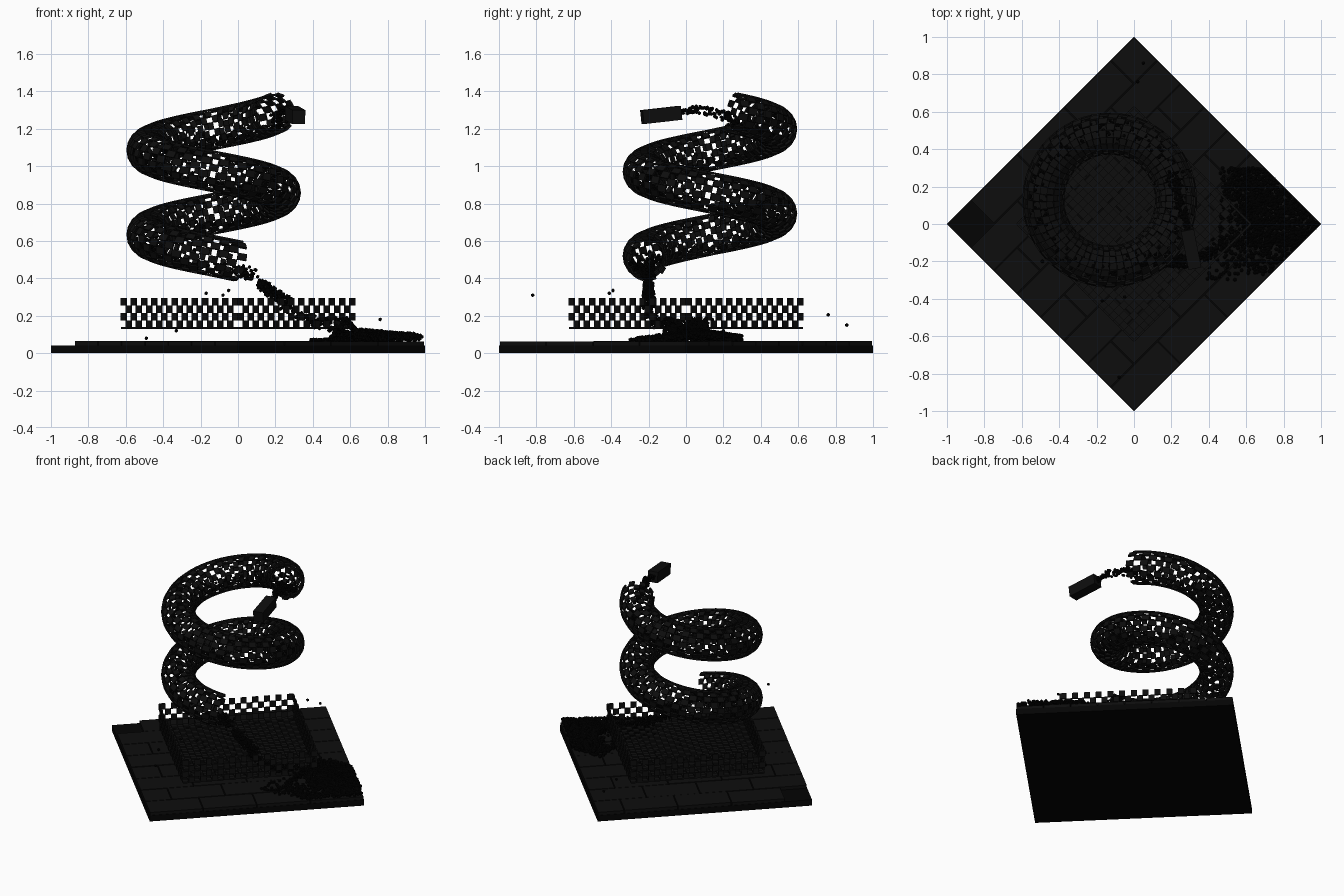
import bpy, bmesh, math, random
from mathutils import Vector, Matrix

if "Cube" in bpy.data.objects:
    bpy.data.objects.remove(bpy.data.objects["Cube"])

random.seed(4)


def material(name, v):
    m = bpy.data.materials.new(name)
    m.diffuse_color = (v, v, v, 1)
    m.use_nodes = True
    m.node_tree.nodes["Principled BSDF"].inputs["Base Color"].default_value = m.diffuse_color
    return m


DARK = material("dark", 0.004)
BLACK = material("black", 0.001)
TURN = Matrix.Rotation(math.radians(45), 4, 'Z')


def finish(name, bm, mat):
    me = bpy.data.meshes.new(name)
    bm.to_mesh(me)
    bm.free()
    ob = bpy.data.objects.new(name, me)
    bpy.context.collection.objects.link(ob)
    me.materials.append(mat)
    return ob


def add_box(bm, c, s):
    bmesh.ops.create_cube(bm, size=1, matrix=Matrix.Translation(c) @ Matrix.Diagonal((*s, 1)))


def checker(bm, point, nu, nv, phase=0, wrap=False):
    """Keep every other cell of a grid given by point(u, v)."""
    grid = [[bm.verts.new(point(i, j)) for j in range(nv + (not wrap))] for i in range(nu + 1)]
    for i in range(nu):
        for j in range(nv):
            if (i + j + phase) % 2 == 0:
                k = (j + 1) % len(grid[0])
                bm.faces.new((grid[i][j], grid[i + 1][j], grid[i + 1][k], grid[i][k]))


def thicken(ob, t):
    s = ob.modifiers.new("thickness", 'SOLIDIFY')
    s.thickness = t
    s.offset = 0


# Base slab, turned so its corners point along the axes
H = math.sqrt(0.5)
bm = bmesh.new()
add_box(bm, (0, 0, 0.021), (2 * H, 2 * H, 0.042))
finish("base_slab", bm, BLACK).matrix_world = TURN

# Paving in running bond, with one half tile missing at the left corner
bm = bmesh.new()
W = 2 * H / 8
for r in range(8):
    cuts = [0, 2, 4, 6, 8] if r % 2 == 0 else [0, 1, 3, 5, 7, 8]
    for a, b in zip(cuts, cuts[1:]):
        if r == 7 and a == 0:
            continue
        h = 0.022 + random.uniform(-0.002, 0.001)
        add_box(bm, (-H + W * (a + b) / 2, -H + W * (r + 0.5), 0.042 + h / 2),
                ((b - a) * W - 0.006, W - 0.006, h))
finish("paving_tiles", bm, DARK).matrix_world = TURN

# Open tray with checkered walls and floor
N, C, Z0 = 23, 0.0384, 0.134
E = N * C / 2
bm = bmesh.new()
for k in range(4):
    rot = Matrix.Rotation(math.radians(90 * k), 3, 'Z')
    checker(bm, lambda i, j: rot @ Vector((-E + i * C, -E, Z0 + j * C + 0.002 * j)), N, 4, 1)
checker(bm, lambda i, j: Vector((-E + i * C, -E + j * C, Z0)), N, N)
tray = finish("checkered_tray", bm, DARK)
tray.matrix_world = TURN
thicken(tray, 0.011)

# Spiral tube path
CX, CY, R, TR, PITCH = -0.13, 0.128, 0.355, 0.106, 0.452
A0, SWEEP = math.radians(-68), math.radians(632)


def helix(t):
    """Centre, outward direction and upward direction at t in 0..1."""
    a = A0 - t * SWEEP
    out = Vector((math.cos(a), math.sin(a), 0))
    tan = Vector((R * math.sin(a), -R * math.cos(a), PITCH / math.tau)).normalized()
    z = 0.492 + t * SWEEP / math.tau * PITCH
    up = out.cross(tan)
    return Vector((CX, CY, z)) + R * out, out, up if up.z > 0 else -up


NU, NV = 100, 18


def tube_point(i, j):
    c, out, up = helix(i / NU)
    b = math.tau * j / NV
    return c + TR * (math.cos(b) * out + math.sin(b) * up)


bm = bmesh.new()
checker(bm, tube_point, NU, NV, 0, True)
thicken(finish("spiral_tube", bm, DARK), 0.012)

# Nozzle block at the top of the tube
p, q = Vector((0.285, -0.03, 1.285)), Vector((0.325, -0.235, 1.262))
bm = bmesh.new()
add_box(bm, (0, 0, 0), (0.07, 0.075, (q - p).length))
nozzle = finish("nozzle_block", bm, DARK)
nozzle.matrix_world = Matrix.Translation((p + q) / 2) @ (q - p).to_track_quat('Z', 'Y').to_matrix().to_4x4()

# Pebble stream: collect positions along each stage of the flow
jit = lambda s: Vector([random.uniform(-s, s) for _ in range(3)])


def stream(points, count, s0, s1):
    out = []
    for _ in range(count):
        t = random.random()
        f = t * (len(points) - 1)
        k = min(int(f), len(points) - 2)
        out.append(Vector(points[k]).lerp(Vector(points[k + 1]), f - k) + jit(s0 + (s1 - s0) * t))
    return out


spots = stream([p, (0.27, 0.06, 1.305), (0.23, 0.16, 1.285), (0.2, 0.26, 1.24)], 110, 0.01, 0.03)
for _ in range(700):
    c, out, up = helix(random.random())
    b = math.radians(random.gauss(-65, 25))
    spots.append(c + (TR - 0.02 - 0.02 * random.random()) * (math.cos(b) * out + math.sin(b) * up))
spots += stream([(0.0, -0.2, 0.44), (0.08, -0.2, 0.42)], 60, 0.03, 0.03)
spots += stream([(0.12, -0.2, 0.37), (0.2, -0.2, 0.32), (0.28, -0.2, 0.25)], 220, 0.022, 0.035)
spots += stream([(0.3, -0.2, 0.22), (0.42, -0.15, 0.16), (0.55, -0.06, 0.15)], 150, 0.02, 0.04)

# Pebble heap in the right corner
while len(spots) < 3000:
    x, y = random.uniform(0.46, 0.99), random.uniform(-0.27, 0.3)
    if x + abs(y) > 0.99 or y < -0.12 and random.random() < 0.6:
        continue
    peak = 0.19 - 1.2 * abs(x - 0.58) if abs(y) < 0.12 else 0
    top = max(peak, 0.13 - 0.08 * max(0, x - 0.65) - 0.15 * abs(y - 0.05))
    if x < 0.58 - 0.2 * y:
        top = max(peak, 0.075)
        if random.random() < 0.6:
            continue
    spots.append(Vector((x, y, max(0.07, top - 0.03 * random.random() ** 2))))

# Stray pebbles
spots += [Vector(v) for v in ((-0.17, -0.41, 0.32), (-0.05, -0.39, 0.335), (-0.08, -0.82, 0.31), (0.76, 0.14, 0.18),
                              (-0.49, -0.2, 0.08), (-0.33, 0.2, 0.12), (0.02, 0.76, 0.205), (0.05, 0.86, 0.15))]
for _ in range(50):
    x, y = random.uniform(0.38, 0.62), random.uniform(-0.3, -0.08)
    spots.append(Vector((x, y, 0.072)))

ball = bmesh.new()
bmesh.ops.create_icosphere(ball, subdivisions=1, radius=0.0105)
bv = [v.co.copy() for v in ball.verts]
bf = [[v.index for v in f.verts] for f in ball.faces]
ball.free()
verts, faces = [], []
for s in spots:
    n = len(verts)
    verts += [s + v for v in bv]
    faces += [[n + i for i in f] for f in bf]
me = bpy.data.meshes.new("pebbles")
me.from_pydata(verts, [], faces)
me.materials.append(BLACK)
bpy.context.collection.objects.link(bpy.data.objects.new("pebbles", me))
